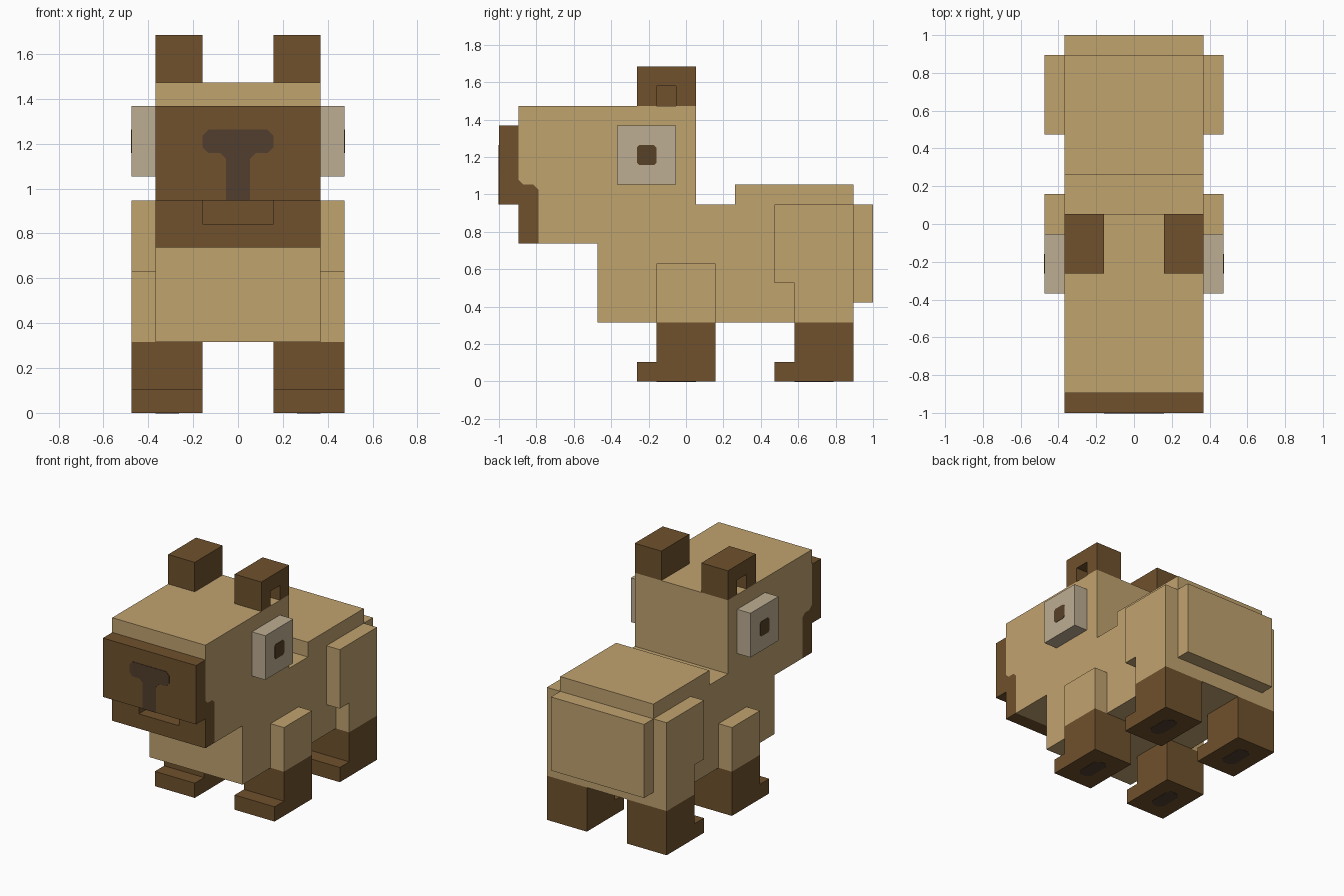
import bpy
import bmesh
from mathutils import Vector

if "Cube" in bpy.data.objects:
    bpy.data.objects.remove(bpy.data.objects["Cube"], do_unlink=True)

U = 2 / 19  # one block unit


def material(name, rgb):
    lin = [((c / 255 + 0.055) / 1.055) ** 2.4 for c in rgb] + [1]
    m = bpy.data.materials.new(name)
    m.use_nodes = True
    m.diffuse_color = lin
    bsdf = next(n for n in m.node_tree.nodes if n.type == "BSDF_PRINCIPLED")
    bsdf.inputs["Base Color"].default_value = lin
    bsdf.inputs["Roughness"].default_value = 0.9
    return m


TAN = material("tan fur", (193, 163, 111))
BROWN = material("dark brown fur", (112, 81, 45))
EYE = material("pale eye", (190, 174, 146))
PUPIL = material("pupil brown", (88, 65, 39))
NOSE = material("nose and pad brown", (82, 62, 46))


def prism(name, axis, profile, lo, hi, mat):
    """Extrude a flat profile (in block units) along an axis from lo to hi.
    Profile pairs are (y, z) for x, (x, z) for y and (x, y) for z."""
    def place(a, b, t):
        return Vector({"x": (t, a, b), "y": (a, t, b), "z": (a, b, t)}[axis]) * U
    bm = bmesh.new()
    base = bm.faces.new([bm.verts.new(place(a, b, lo)) for a, b in profile])
    ext = bmesh.ops.extrude_face_region(bm, geom=[base])["geom"]
    bmesh.ops.translate(bm, vec=place(0, 0, hi - lo),
                        verts=[v for v in ext if isinstance(v, bmesh.types.BMVert)])
    if base.is_valid and len(base.edges[0].link_faces) > 2:
        bm.faces.remove(base)
    # close the starting end if the extrusion left it open
    bmesh.ops.holes_fill(bm, edges=[e for e in bm.edges if e.is_boundary], sides=0)
    bmesh.ops.recalc_face_normals(bm, faces=bm.faces)
    me = bpy.data.meshes.new(name)
    bm.to_mesh(me)
    bm.free()
    me.materials.append(mat)
    ob = bpy.data.objects.new(name, me)
    bpy.context.collection.objects.link(ob)
    return ob


def rect(a0, a1, b0, b1):
    return [(a0, b0), (a1, b0), (a1, b1), (a0, b1)]


def clipped(a0, a1, b0, b1, c):
    """Rectangle with cut corners."""
    return [(a0 + c, b0), (a1 - c, b0), (a1, b0 + c), (a1, b1 - c),
            (a1 - c, b1), (a0 + c, b1), (a0, b1 - c), (a0, b0 + c)]


def side_prism(name, profile, lo, hi, mat):
    """Matching left (+x) and right (-x) parts."""
    prism("left_" + name, "x", profile, lo, hi, mat)
    prism("right_" + name, "x", profile, -hi, -lo, mat)


# Body with raised rump, and tail panel
prism("body", "x", [(-4.5, 3), (8.5, 3), (8.5, 10), (2.5, 10), (2.5, 9),
                    (0.5, 9), (0.5, 7), (-4.5, 7)], -3.5, 3.5, TAN)
prism("rump_panel", "y", rect(-3.5, 3.5, 4, 9), 8.5, 9.5, TAN)

# Head, with the dark cheek band fitted to its front edge
prism("head", "x", [(-7.5, 7), (0.5, 7), (0.5, 14), (-8.5, 14), (-8.5, 10.25),
                    (-8.25, 10), (-7.75, 10), (-7.5, 9.75)], -3.5, 3.5, TAN)
prism("cheek_band", "x", [(-8.5, 9), (-7.5, 9), (-7.5, 9.75), (-7.75, 10),
                          (-8.25, 10), (-8.5, 10.25)], -3.5, 3.5, BROWN)

# Jaw with open mouth notch below the muzzle
prism("jaw", "y", [(-3.5, 7), (3.5, 7), (3.5, 9), (1.5, 9), (1.5, 8),
                   (-1.5, 8), (-1.5, 9), (-3.5, 9)], -8.5, -7.5, BROWN)
prism("mouth_back", "y", rect(-1.5, 1.5, 8, 9), -7.53, -7.48, BROWN)
prism("muzzle", "y", rect(-3.5, 3.5, 9, 13), -9.5, -8.5, BROWN)

# T-shaped nose plate
half = [(0.5, 9), (0.5, 10.75), (0.75, 11), (1.25, 11), (1.5, 11.25),
        (1.5, 11.75), (1.25, 12)]
prism("nose", "y", half + [(-x, z) for x, z in reversed(half)], -9.53, -9.49, NOSE)

# Eyes and pupils
side_prism("eye", rect(-3.5, -0.5, 10, 13), 3.5, 4.5, EYE)
side_prism("pupil", clipped(-2.5, -1.5, 11, 12, 0.12), 4.48, 4.53, PUPIL)

# Ears: solid inner half, outer half with an opening at the base
side_prism("ear_inner", rect(-2.5, 0.5, 14, 16), 1.5, 2.5, BROWN)
side_prism("ear_outer", [(-2.5, 14), (-1.5, 14), (-1.5, 15), (-0.5, 15), (-0.5, 14),
                         (0.5, 14), (0.5, 16), (-2.5, 16)], 2.5, 3.5, BROWN)

# Shoulders and thighs
side_prism("shoulder", rect(-1.5, 1.5, 3, 6), 3.5, 4.5, TAN)
side_prism("thigh", [(5.5, 3), (8.5, 3), (8.5, 9), (4.5, 9), (4.5, 5), (5.5, 5)],
           3.5, 4.5, TAN)

# Legs with toes, and pads under the feet
for label, y in (("front", -2.5), ("hind", 4.5)):
    side_prism(label + "_leg", [(y, 0), (y + 4, 0), (y + 4, 3), (y + 1, 3),
                                (y + 1, 1), (y, 1)], 1.5, 4.5, BROWN)
    for side, x in (("left", 3), ("right", -3)):
        prism(f"{side}_{label}_pad", "z", clipped(x - 0.5, x + 0.5, y + 1, y + 3, 0.3),
              -0.02, 0.02, NOSE)
